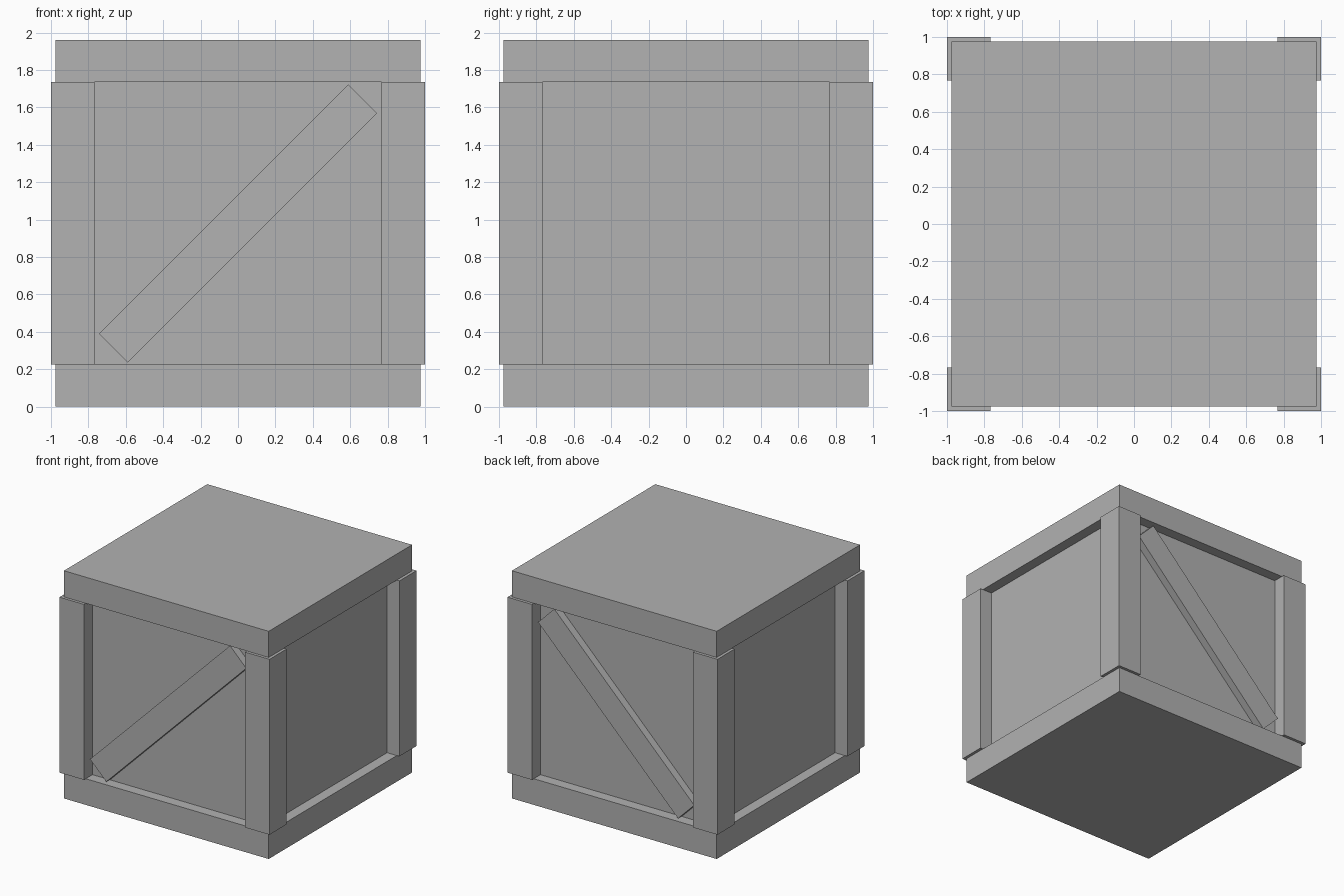
import bpy
import bmesh
from math import radians
from mathutils import Matrix

default_cube = bpy.data.objects.get("Cube")
if default_cube:
    bpy.data.objects.remove(default_cube, do_unlink=True)

SLAB = 0.975      # half width of lid and base
CORE = 0.883      # half width of the recessed box
LOW, HIGH, TOP = 0.225, 1.735, 1.96

grey = bpy.data.materials.new("plain_grey")
grey.use_nodes = True
grey.diffuse_color = (0.445, 0.445, 0.445, 1)
grey.node_tree.nodes["Principled BSDF"].inputs["Base Color"].default_value = grey.diffuse_color


def finish(name, bm):
    bmesh.ops.recalc_face_normals(bm, faces=bm.faces)
    mesh = bpy.data.meshes.new(name)
    bm.to_mesh(mesh)
    bm.free()
    mesh.materials.append(grey)
    obj = bpy.data.objects.new(name, mesh)
    bpy.context.collection.objects.link(obj)
    return obj


def box(name, size, centre, turn=0):
    """Box of the given size, turned about the y axis."""
    bm = bmesh.new()
    bmesh.ops.create_cube(bm, size=1)
    bm.transform(Matrix.Translation(centre) @ Matrix.Rotation(turn, 4, "Y")
                 @ Matrix.Diagonal((*size, 1)))
    return finish(name, bm)


def corner_post(name, sx, sy):
    """Angled post with an L-shaped section, wrapped around one corner."""
    outer, inner, end = 1.0, CORE, 0.767
    outline = [(outer, outer), (end, outer), (end, inner),
               (inner, inner), (inner, end), (outer, end)]
    bm = bmesh.new()
    face = bm.faces.new([bm.verts.new((x * sx, y * sy, LOW)) for x, y in outline])
    grown = bmesh.ops.extrude_face_region(bm, geom=[face])["geom"]
    verts = [v for v in grown if isinstance(v, bmesh.types.BMVert)]
    bmesh.ops.translate(bm, verts=verts, vec=(0, 0, HIGH - LOW))
    return finish(name, bm)


# Base, recessed box and lid
box("base", (2 * SLAB, 2 * SLAB, LOW), (0, 0, LOW / 2))
box("recessed_box", (2 * CORE, 2 * CORE, HIGH - LOW), (0, 0, (LOW + HIGH) / 2))
box("lid", (2 * SLAB, 2 * SLAB, TOP - HIGH), (0, 0, (HIGH + TOP) / 2))

# Corner posts and the diagonal braces on front and back
for side, sy in (("front", -1), ("back", 1)):
    for hand, sx in (("left", 1), ("right", -1)):
        corner_post(f"{side}_{hand}_post", sx, sy)
    box(f"{side}_brace", (1.885, 0.07, 0.218),
        (0, sy * 0.915, TOP / 2), radians(-45))
